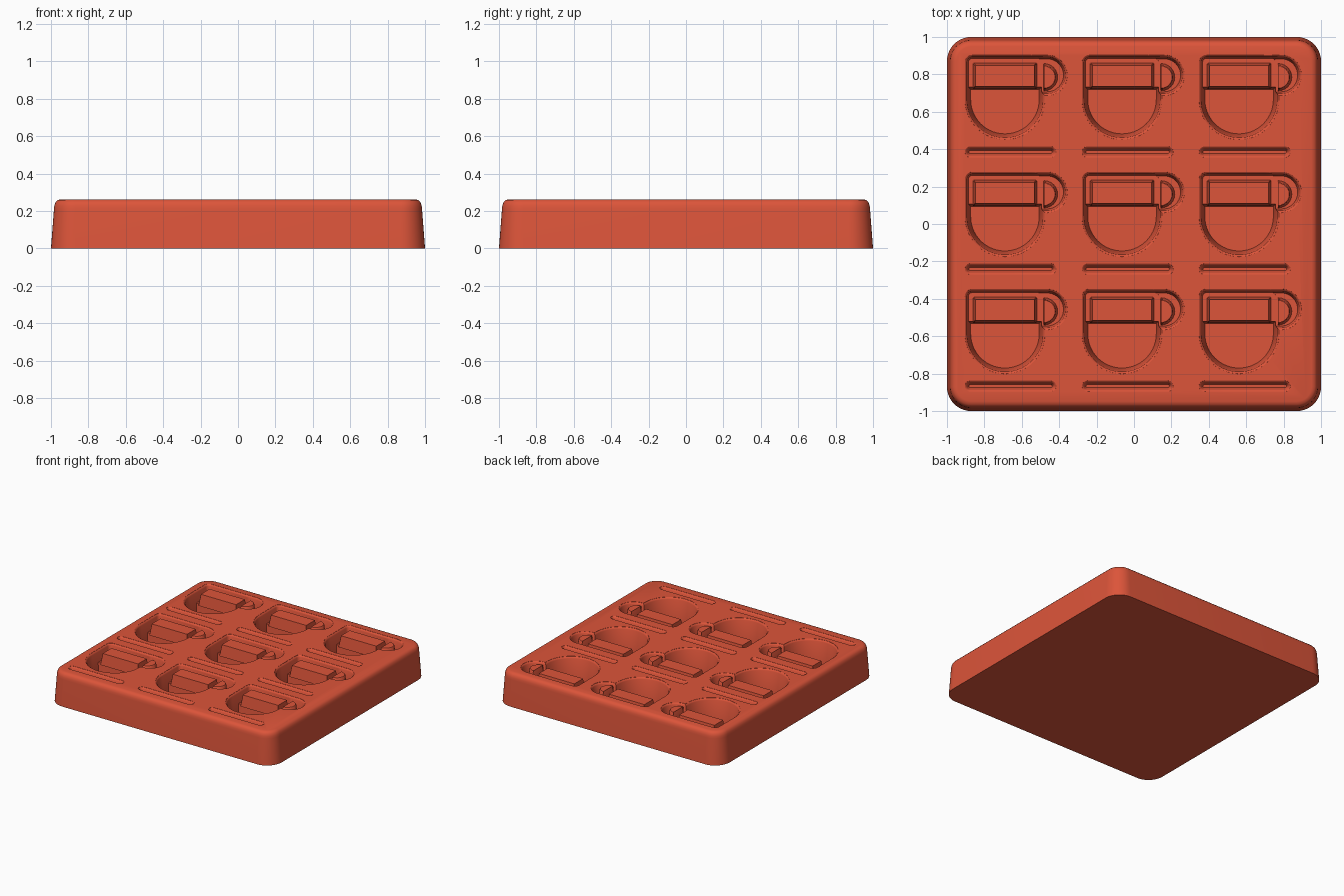
import bpy, bmesh, math

if "Cube" in bpy.data.objects:
    bpy.data.objects.remove(bpy.data.objects["Cube"], do_unlink=True)

mat = bpy.data.materials.new("terracotta_red")
mat.use_nodes = True
COLOUR = (0.72, 0.09, 0.042, 1)
mat.diffuse_color = COLOUR
mat.node_tree.nodes["Principled BSDF"].inputs["Base Color"].default_value = COLOUR

TOP = 0.262
PITCH = 0.626
GRID = [(c * PITCH, -r * PITCH) for r in range(3) for c in range(3)]


def outline(box, radii, inset, steps):
    """Rounded rectangle; radii run left-front, right-front, right-back, left-back."""
    x0, x1, y0, y1 = box
    x0, x1, y0, y1 = x0 + inset, x1 - inset, y0 + inset, y1 - inset
    corners = [(x0, y0, 1, 1), (x1, y0, -1, 1), (x1, y1, -1, -1), (x0, y1, 1, -1)]
    points = []
    for i, ((x, y, sx, sy), r) in enumerate(zip(corners, radii)):
        r = max(r - inset, 0.002)
        for k in range(steps + 1):
            a = math.pi + (i + k / steps) * math.pi / 2
            # stop short of the full quarter so half-round ends share no point
            points.append((x + sx * r + r * math.cos(a) * 0.9999,
                           y + sy * r + r * math.sin(a) * 0.9999))
    return points


def loft(name, box, radii, profile, places=((0, 0),), steps=10):
    """Stack inset outlines along (inset, z) pairs and cap both ends."""
    bm = bmesh.new()
    for dx, dy in places:
        rings = [[bm.verts.new((x + dx, y + dy, z))
                  for x, y in outline(box, radii, inset, steps)]
                 for inset, z in profile]
        n = len(rings[0])
        for a, b in zip(rings, rings[1:]):
            for i in range(n):
                j = (i + 1) % n
                bm.faces.new((a[i], a[j], b[j], b[i]))
        bm.faces.new(rings[0])
        bm.faces.new(rings[-1])
    bmesh.ops.recalc_face_normals(bm, faces=bm.faces)
    mesh = bpy.data.meshes.new(name)
    bm.to_mesh(mesh)
    bm.free()
    mesh.materials.append(mat)
    ob = bpy.data.objects.new(name, mesh)
    bpy.context.collection.objects.link(ob)
    return ob


def cavity(depth_z, draft):
    """Cutter profile with a softened rim."""
    return [(-0.004, 0.29), (0.001, 0.2605), (0.007, 0.257), (0.012, 0.248),
            (draft, depth_z)]


def smooth(ob):
    ob.data.shade_smooth()
    ob.data.set_sharp_from_angle(angle=math.radians(35))


# Tray body with drafted sides and a rounded top edge
tray = loft("tray", (-1, 1, -1, 1), [0.13] * 4,
            [(0, 0), (0.016, 0.21), (0.018, 0.228), (0.024, 0.245),
             (0.035, 0.257), (0.052, TOP)])

# Cutters for the cup hollows, handle grooves and slots
cutters = [
    loft("cup_cutter", (-0.905, -0.475, 0.45, 0.905), [0.215, 0.215, 0.04, 0.04],
         cavity(0.05, 0.032), GRID, 14),
    loft("handle_cutter", (-0.56, -0.355, 0.685, 0.905), [0.01, 0.11, 0.11, 0.01],
         cavity(0.175, 0.022), GRID),
    loft("slot_cutter", (-0.905, -0.415, 0.355, 0.415), [0.03] * 4,
         cavity(0.22, 0.022), GRID, 6),
]
bpy.context.view_layer.objects.active = tray
for cutter in cutters:
    cutter.hide_render = True
    mod = tray.modifiers.new(cutter.name, "BOOLEAN")
    mod.operation = "DIFFERENCE"
    mod.solver = "EXACT"
    mod.object = cutter
    bpy.ops.object.modifier_apply(modifier=mod.name)
    bpy.data.objects.remove(cutter, do_unlink=True)
smooth(tray)

# Ledge across the back of each cup, then the raised islands on it
ledges = loft("cup_ledges", (-0.915, -0.465, 0.718, 0.925), [0.002] * 4,
              [(0, 0.04), (0.014, 0.17)], GRID, 1)
islands = loft("cup_islands", (-0.862, -0.518, 0.722, 0.862), [0.004] * 4,
               [(0, 0.16), (0.014, 0.25)], GRID, 1)
handle_islands = loft("handle_islands", (-0.485, -0.406, 0.71, 0.86),
                      [0.004, 0.075, 0.075, 0.004],
                      [(0, 0.16), (0.012, 0.25), (0.016, 0.256)], GRID, 6)
for ob in (ledges, islands, handle_islands):
    smooth(ob)
